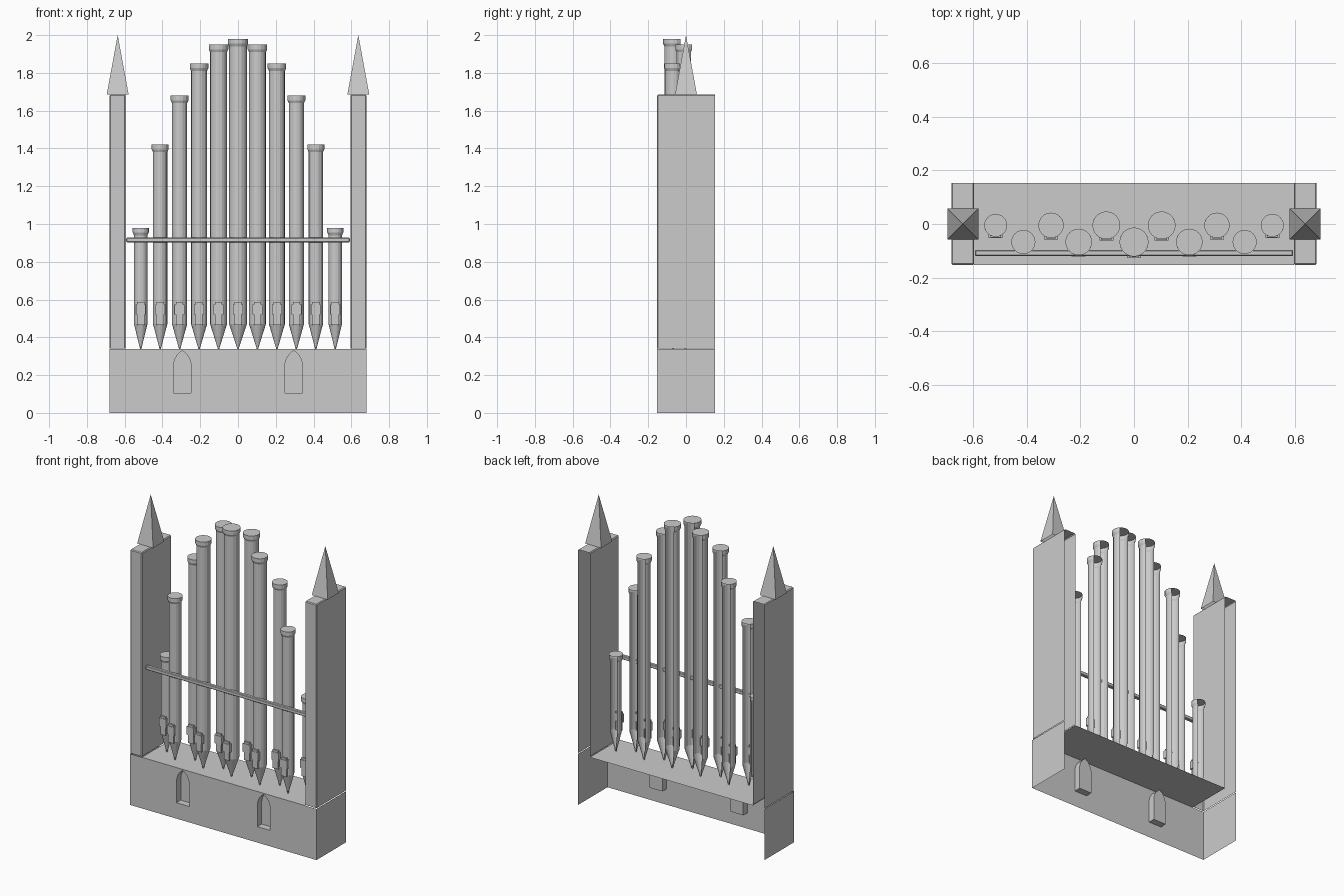
import bpy, bmesh
from math import sin, cos, pi, radians

cube = bpy.data.objects.get("Cube")
if cube:
    bpy.data.objects.remove(cube, do_unlink=True)

grey = bpy.data.materials.new("light_grey")
grey.use_nodes = True
grey.diffuse_color = (0.6, 0.6, 0.6, 1)
grey.node_tree.nodes["Principled BSDF"].inputs["Base Color"].default_value = (0.6, 0.6, 0.6, 1)

BACK, FRONT = 0.153, -0.153
BASE_TOP, POST_TOP = 0.337, 1.685
INNER, OUTER = 0.595, 0.68


def finish(name, bm, bevel=0):
    bmesh.ops.remove_doubles(bm, verts=bm.verts, dist=0.0001)
    bmesh.ops.recalc_face_normals(bm, faces=bm.faces)
    mesh = bpy.data.meshes.new(name)
    bm.to_mesh(mesh)
    bm.free()
    mesh.materials.append(grey)
    obj = bpy.data.objects.new(name, mesh)
    bpy.context.collection.objects.link(obj)
    if bevel:
        mod = obj.modifiers.new("edge", 'BEVEL')
        mod.width, mod.segments, mod.limit_method = bevel, 1, 'ANGLE'
    return obj


def face(bm, points):
    return bm.faces.new([bm.verts.new(p) for p in points])


def box(bm, x0, x1, y0, y1, z0, z1, open_sides=()):
    sides = {
        "front": [(x0, y0, z0), (x1, y0, z0), (x1, y0, z1), (x0, y0, z1)],
        "back": [(x0, y1, z0), (x0, y1, z1), (x1, y1, z1), (x1, y1, z0)],
        "low_x": [(x0, y0, z0), (x0, y0, z1), (x0, y1, z1), (x0, y1, z0)],
        "high_x": [(x1, y0, z0), (x1, y1, z0), (x1, y1, z1), (x1, y0, z1)],
        "bottom": [(x0, y0, z0), (x0, y1, z0), (x1, y1, z0), (x1, y0, z0)],
        "top": [(x0, y0, z1), (x1, y0, z1), (x1, y1, z1), (x0, y1, z1)],
    }
    for side, points in sides.items():
        if side not in open_sides:
            face(bm, points)


# Base: open shell whose front wall has two pointed niches
def niche_outline(cx):
    half = [(0.047, 0.105), (0.047, 0.255), (0.039, 0.285), (0.024, 0.31)]
    right = [(cx + x, z) for x, z in half]
    left = [(cx - x, z) for x, z in reversed(half)]
    return right + [(cx, 0.33)] + left


bm = bmesh.new()
wall = [(-OUTER, 0), (OUTER, 0), (OUTER, BASE_TOP), (INNER, BASE_TOP),
        (-INNER, BASE_TOP), (-OUTER, BASE_TOP)]
edges = []
for loop in (wall, niche_outline(-0.295), niche_outline(0.295)):
    verts = [bm.verts.new((x, FRONT, z)) for x, z in loop]
    edges += [bm.edges.new((v, verts[i - 1])) for i, v in enumerate(verts)]
bmesh.ops.triangle_fill(bm, edges=edges, use_beauty=True)
for s in (-1, 1):
    face(bm, [(s * OUTER, FRONT, 0), (s * OUTER, BACK, 0),
              (s * OUTER, BACK, BASE_TOP), (s * OUTER, FRONT, BASE_TOP)])
face(bm, [(-INNER, FRONT, BASE_TOP), (INNER, FRONT, BASE_TOP),
          (INNER, BACK, BASE_TOP), (-INNER, BACK, BASE_TOP)])
finish("base", bm)

for s, side in ((-1, "right"), (1, "left")):
    # Niche lining set back into the base
    bm = bmesh.new()
    outline = niche_outline(s * 0.295)
    deep = FRONT + 0.045
    for (xa, za), (xb, zb) in zip(outline, outline[1:] + outline[:1]):
        face(bm, [(xa, FRONT, za), (xb, FRONT, zb), (xb, deep, zb), (xa, deep, za)])
    face(bm, [(x, deep, z) for x, z in outline])
    finish(side + "_niche", bm)

    # Side post, open behind and below
    bm = bmesh.new()
    box(bm, min(s * INNER, s * OUTER), max(s * INNER, s * OUTER), FRONT, BACK,
        BASE_TOP + 0.005, POST_TOP, ("back", "bottom"))
    finish(side + "_post", bm, 0.005)

    # Spire: four-sided and hollow
    bm = bmesh.new()
    cx, h = s * 0.637, 0.058
    ring = [(cx - h, -h, POST_TOP), (cx + h, -h, POST_TOP),
            (cx + h, h, POST_TOP), (cx - h, h, POST_TOP)]
    for i in range(4):
        face(bm, [ring[i - 1], ring[i], (cx, 0, 2)])
    finish(side + "_spire", bm)

# Rail across the pipes
bm = bmesh.new()
box(bm, -0.592, 0.592, -0.12, -0.096, 0.903, 0.928)
finish("rail", bm, 0.004)


# Pipe: profile swept around the front, open in a strip at the back
def pipe(name, x, y, radius, top):
    bm = bmesh.new()
    lip = radius + 0.007
    profile = [(0.003, BASE_TOP), (radius, 0.47), (radius, top - 0.04),
               (lip, top - 0.025), (lip, top)]
    steps = 12
    angles = [radians(45) - radians(270) * i / steps for i in range(steps + 1)]
    for a, b in zip(angles, angles[1:]):
        for (r0, z0), (r1, z1) in zip(profile, profile[1:]):
            face(bm, [(x + r * cos(t), y + r * sin(t), z)
                      for r, t, z in ((r0, b, z0), (r0, a, z0), (r1, a, z1), (r1, b, z1))])
    # Round lid
    face(bm, [(x + lip * cos(2 * pi * i / 24), y + lip * sin(2 * pi * i / 24), top)
              for i in range(24)])
    finish(name, bm)

    # Mouth with side ears, upper lip and lower lip
    bm = bmesh.new()
    near = y - radius * 0.7
    for half, out, z0, z1 in ((0.026, 0.012, 0.52, 0.575),
                              (0.019, 0.009, 0.575, 0.588),
                              (0.019, 0.007, 0.465, 0.52)):
        box(bm, x - half, x + half, y - radius - out, near, z0, z1, ("back",))
    finish(name + "_mouth", bm)


tops = [1.98, 1.95, 1.85, 1.68, 1.42, 0.98]
for i in range(-5, 6):
    n = abs(i)
    pipe("pipe_%d" % (i + 6), i * 0.103, -0.067 if n % 2 == 0 else -0.005,
         0.047 - 0.0023 * n, tops[n])
